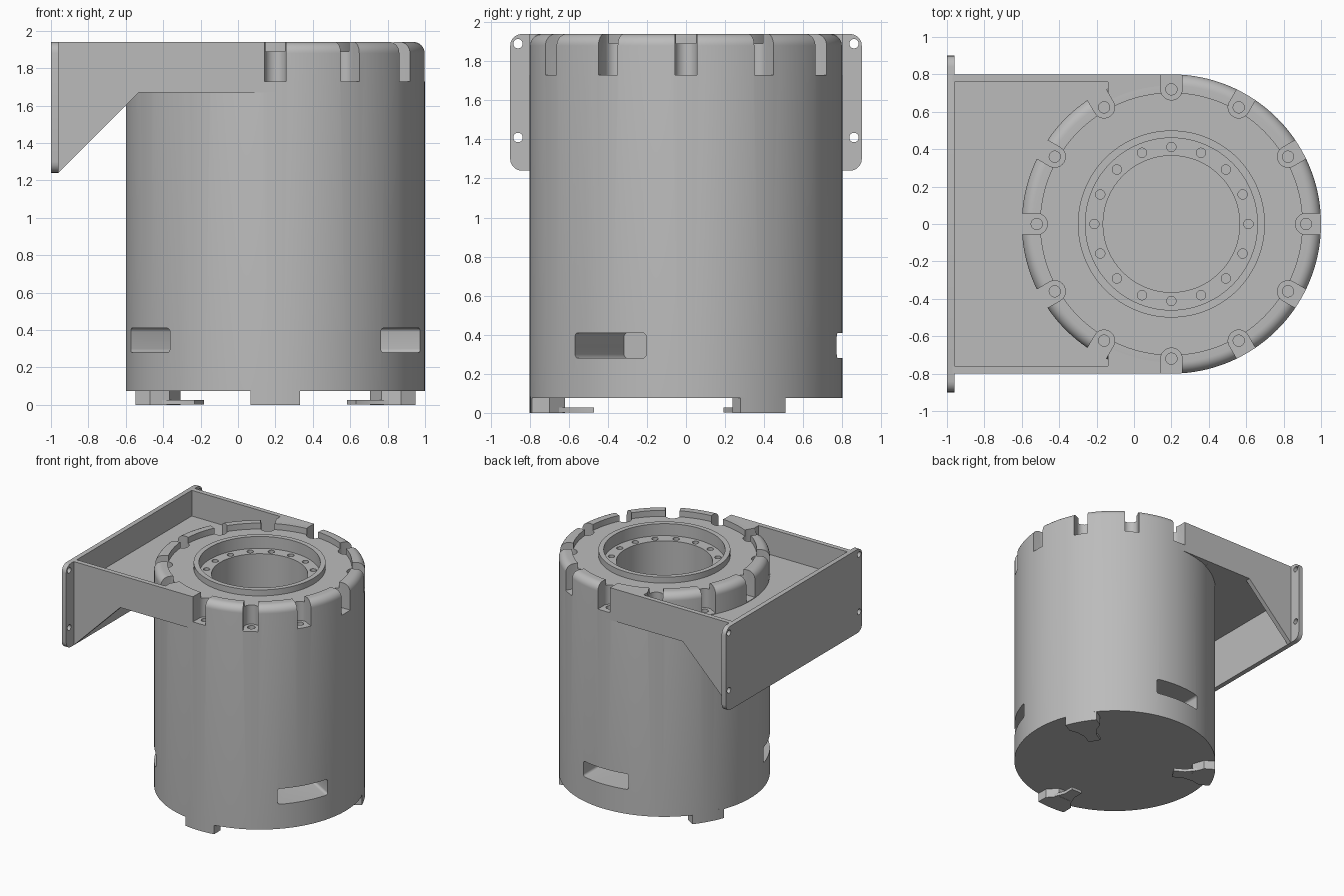
import bpy, bmesh
from math import sin, cos, pi, radians
from mathutils import Matrix, Vector

cube = bpy.data.objects.get("Cube")
if cube:
    bpy.data.objects.remove(cube)

metal = bpy.data.materials.new("plain grey")
metal.use_nodes = True
GREY = (0.5, 0.5, 0.5, 1)
metal.diffuse_color = GREY
metal.node_tree.nodes["Principled BSDF"].inputs["Base Color"].default_value = GREY

AXIS = Matrix.Translation((0.2, 0, 0))       # housing centre line
PLATE_X = Matrix(((0, 0, 1, 0), (1, 0, 0, 0), (0, 1, 0, 0), (0, 0, 0, 1)))
PLATE_Y = Matrix(((1, 0, 0, 0), (0, 0, 1, 0), (0, 1, 0, 0), (0, 0, 0, 1)))
R, TOP, BASE, LEDGE = 0.8, 1.94, 0.075, 1.67


def prism(bm, pts, lo, hi, matrix=Matrix()):
    """Extrude a 2D outline between two levels."""
    a, b = ([bm.verts.new(matrix @ Vector((*p, h))) for p in pts] for h in (lo, hi))
    bm.faces.new(a)
    bm.faces.new(b)
    for i in range(len(pts)):
        j = (i + 1) % len(pts)
        bm.faces.new((a[i], a[j], b[j], b[i]))


def arc(cx, cy, r, start, end, n):
    angles = [radians(start + (end - start) * i / n) for i in range(n + 1)]
    return [(cx + r * cos(t), cy + r * sin(t)) for t in angles]


def circle(cx, cy, r, n=20):
    return arc(cx, cy, r, 0, 360, n)[:-1]


def rounded(x0, x1, y0, y1, r):
    return (arc(x1 - r, y1 - r, r, 0, 90, 5) + arc(x0 + r, y1 - r, r, 90, 180, 5)
            + arc(x0 + r, y0 + r, r, 180, 270, 5) + arc(x1 - r, y0 + r, r, 270, 360, 5))


def spin(degrees):
    return AXIS @ Matrix.Rotation(radians(degrees), 4, "Z")


def finish(name, bm):
    bmesh.ops.recalc_face_normals(bm, faces=bm.faces)
    mesh = bpy.data.meshes.new(name)
    bm.to_mesh(mesh)
    bm.free()
    mesh.materials.append(metal)
    obj = bpy.data.objects.new(name, mesh)
    bpy.context.collection.objects.link(obj)
    return obj


def part(name, *prisms):
    bm = bmesh.new()
    for args in prisms:
        prism(bm, *args)
    return finish(name, bm)


def lathe(name, profile, steps=128):
    bm = bmesh.new()
    rings = []
    for r, z in profile:
        rings.append([bm.verts.new(AXIS @ Vector((r * cos(2 * pi * i / steps),
                      r * sin(2 * pi * i / steps), z))) for i in range(steps)])
    for a, b in zip(rings, rings[1:]):
        for i in range(steps):
            j = (i + 1) % steps
            bm.faces.new((a[i], a[j], b[j], b[i]))
    bm.faces.new(rings[0])
    bm.faces.new(rings[-1])
    return finish(name, bm)


def cut(obj, *cutters):
    bpy.context.view_layer.objects.active = obj
    for cutter in cutters:
        mod = obj.modifiers.new("cut", "BOOLEAN")
        mod.operation, mod.solver, mod.object = "DIFFERENCE", "EXACT", cutter
        bpy.ops.object.modifier_apply(modifier=mod.name)


# Housing: outer wall, rounded crown, sunken top, raised lip, bolt ledge, bore
housing = lathe("housing", [(R, BASE)] + arc(R - 0.06, TOP - 0.06, 0.06, 0, 90, 8) + [
    (0.70, TOP), (0.70, 1.89), (0.50, 1.89), (0.50, TOP), (0.46, TOP),
    (0.46, 1.84), (0.365, 1.84), (0.365, 0.5)])

# Cutters
slot = [(0.84, -0.057)] + [(0.84, 0.057)] + arc(0.72, 0, 0.057, 90, 270, 12)
notches = part("notch_cutter", *[(slot, 1.73, 2.1, spin(30 * i)) for i in range(12)])
screws = part("screw_cutter", *[(circle(0.72, 0, 0.03), 1.6, 1.8, spin(30 * i))
                                for i in range(12)])
bolts = part("bolt_cutter", *[(circle(0.412, 0, 0.025), 1.74, 1.9, spin(22.5 * i))
                              for i in range(16)])
windows = part("window_cutter", *[(rounded(-0.21, 0.21, 0.28, 0.41, 0.02), 0.27, 0.95,
                                   spin(a) @ PLATE_X) for a in (-30, 90, 210)])
plate_holes = part("plate_hole_cutter", *[(circle(y, z, 0.024), -1.1, -0.9, PLATE_X)
                                          for y in (-0.86, 0.86) for z in (1.41, 1.89)])
cutters = [notches, screws, bolts, windows, plate_holes]
cut(housing, notches, screws, bolts, windows)

# Bracket: two side arms with gussets, crown fillers, floor and end plate
parts = [housing]
arm = [(-0.97, TOP), (0.2, TOP), (0.2, LEDGE), (-0.53, LEDGE), (-0.96, 1.24), (-0.97, 1.24)]
for side, s in (("left", 1), ("right", -1)):
    y0, y1 = sorted((s * 0.76, s * R))
    side_arm = part("bracket_arm_" + side, (arm, y0, y1, PLATE_Y))
    outline = [(0.2, 0.79), (-0.14, 0.79)] + arc(0.2, 0, 0.735, 117.5, 90, 8)
    filler = part("crown_filler_" + side,
                  ([(x, s * y) for x, y in outline], LEDGE + 0.005, TOP))
    cut(side_arm, notches)
    cut(filler, notches, screws)
    parts += [side_arm, filler]

half = [(-0.97, 0.78), (-0.13, 0.78), (-0.13, 0.64), (-0.3, 0.5)]
floor = part("bracket_floor", (half + [(x, -y) for x, y in reversed(half)], LEDGE, 1.725))
cut(floor, screws)
end_plate = part("end_plate", (rounded(-0.9, 0.9, 1.24, TOP, 0.06), -1.0, -0.96, PLATE_X))
cut(end_plate, plate_holes)
parts += [floor, end_plate]

# Locking feet: a block under the rim with a thin inward tongue
block = arc(0, 0, R, -9.5, 9.5, 6) + [(0.7, 0.13), (0.62, 0.06), (0.62, -0.06), (0.7, -0.13)]
tongue = [(0.66, -0.09), (0.66, 0.09), (0.56, 0.05), (0.47, 0.05), (0.47, -0.05), (0.56, -0.05)]
for name, angle in (("front", -90), ("back_left", 30), ("back_right", 150)):
    parts.append(part("foot_" + name, (block, 0, BASE + 0.01, spin(angle)),
                      (tongue, 0.002, 0.027, spin(angle))))

for cutter in cutters:
    bpy.data.objects.remove(cutter)

# Smooth the curved walls, keep machined edges crisp
bpy.ops.object.select_all(action="DESELECT")
for obj in parts:
    obj.select_set(True)
bpy.context.view_layer.objects.active = housing
bpy.ops.object.shade_smooth_by_angle(angle=radians(25))
